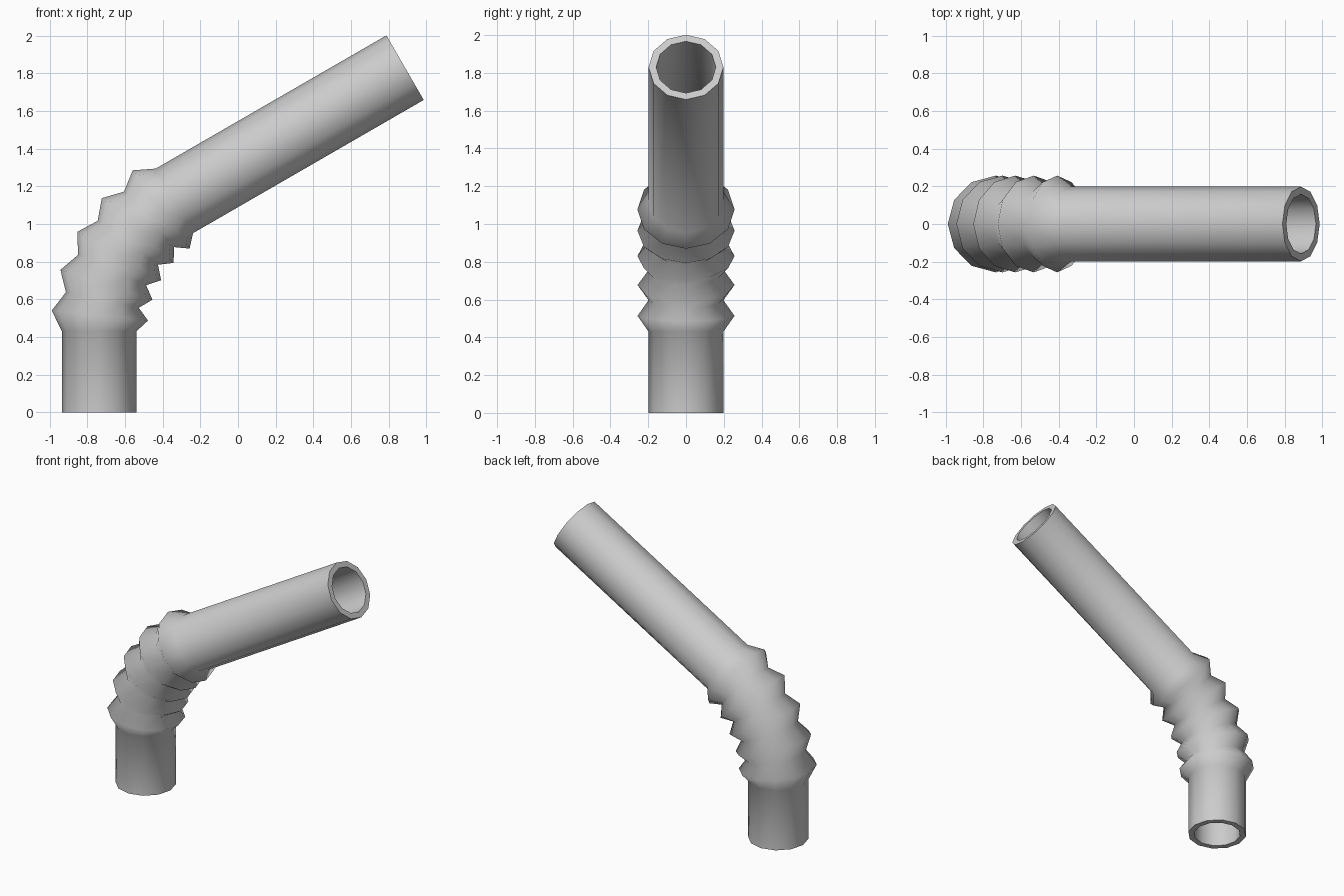
import bpy, bmesh
from math import sin, cos, pi, radians

if "Cube" in bpy.data.objects:
    bpy.data.objects.remove(bpy.data.objects["Cube"])

SIDES = 12
R_TUBE, R_RIDGE, WALL = 0.198, 0.257, 0.04
BEND_R, BEND_X, BEND_Z = 0.8, -0.738, 0.43
LONG_ARM = 1.415

# Stations along the bent path: (x, z, tilt, radius)
stations = [(BEND_X, 0.0, 0.0, R_TUBE)]
for i in range(11):
    a = radians(6 * i)
    stations.append((BEND_X + BEND_R * (1 - cos(a)), BEND_Z + BEND_R * sin(a),
                     a, R_RIDGE if i % 2 else R_TUBE))
x, z, a, _ = stations[-1]
stations.append((x + LONG_ARM * sin(a), z + LONG_ARM * cos(a), a, R_TUBE))

bm = bmesh.new()


def ring(station, inset):
    x, z, a, r = station
    r -= inset
    verts = []
    for k in range(SIDES):
        t = 2 * pi * k / SIDES
        u = r * cos(t)
        verts.append(bm.verts.new((x + u * cos(a), r * sin(t), z - u * sin(a))))
    return verts


def bridge(lower, upper, smooth=True):
    for k in range(SIDES):
        n = (k + 1) % SIDES
        f = bm.faces.new((lower[k], lower[n], upper[n], upper[k]))
        f.smooth = smooth


# Outer and inner walls
outer = [ring(s, 0) for s in stations]
inner = [ring(s, WALL) for s in stations]
for p, q in zip(outer, outer[1:]):
    bridge(p, q)
for p, q in zip(inner, inner[1:]):
    bridge(q, p)

# Flat rims at both open ends
bridge(outer[-1], inner[-1], False)
bridge(inner[0], outer[0], False)
for f in bm.faces:
    if not f.smooth:
        for e in f.edges:
            e.smooth = False
bmesh.ops.recalc_face_normals(bm, faces=bm.faces)

mesh = bpy.data.meshes.new("bendy_straw")
bm.to_mesh(mesh)
bm.free()
straw = bpy.data.objects.new("bendy_straw", mesh)
bpy.context.collection.objects.link(straw)
